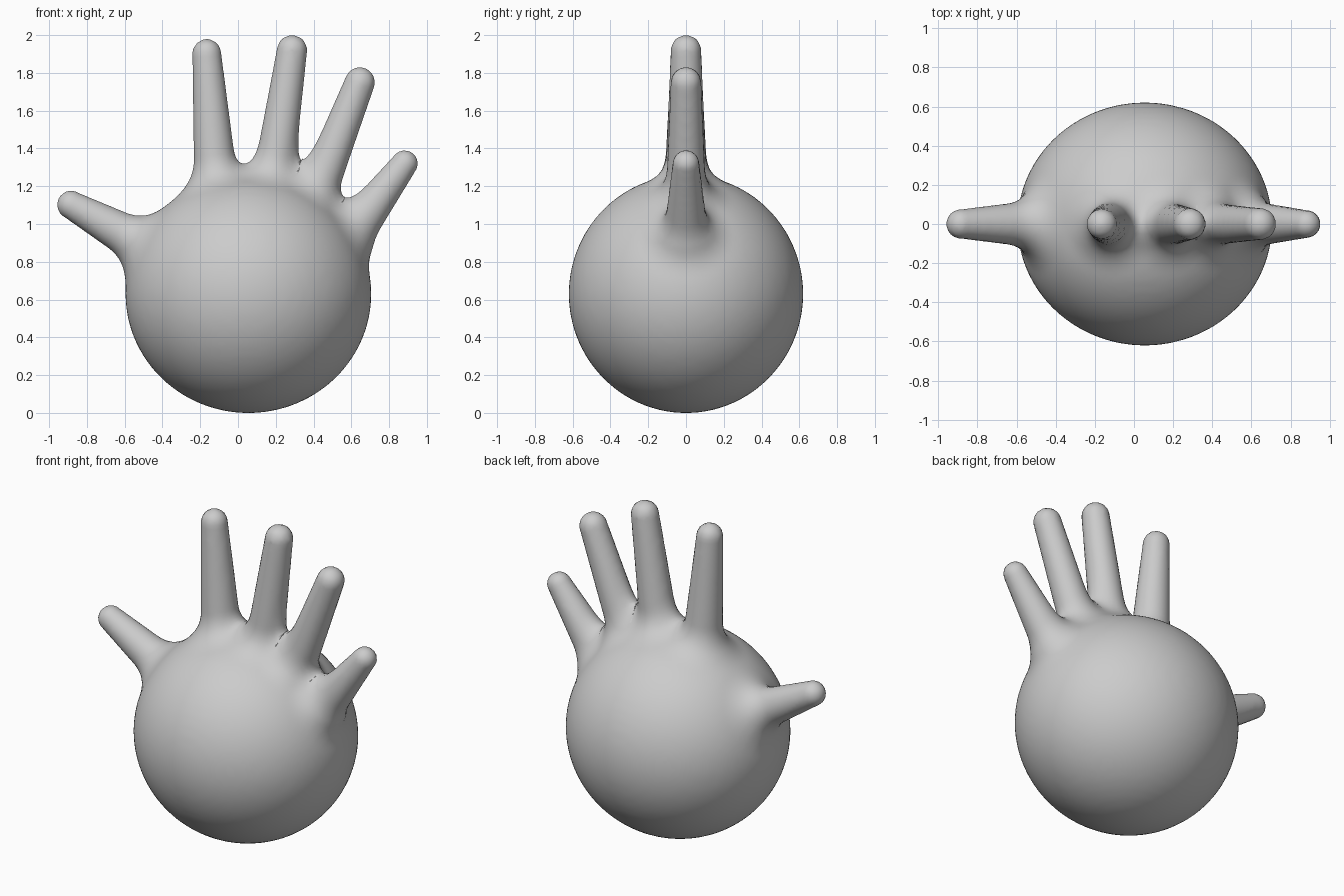
import bpy, bmesh, math
from mathutils import Vector

if "Cube" in bpy.data.objects:
    bpy.data.objects.remove(bpy.data.objects["Cube"])

BLEND = 0.14                                   # fillet size where fingers meet the palm
CENTRE, RADII = Vector((0.055, 0, 0.63)), Vector((0.65, 0.62, 0.63))

# Fingers: base point, base radius, tip centre, tip radius (all lie in the y = 0 plane)
FINGERS = [
    ((-0.50, 0, 0.89), 0.122, (-0.884, 0, 1.102), 0.074),   # thumb
    ((-0.115, 0, 1.20), 0.117, (-0.165, 0, 1.903), 0.076),  # index
    ((0.18, 0, 1.20), 0.110, (0.286, 0, 1.920), 0.080),     # middle
    ((0.41, 0, 1.15), 0.106, (0.645, 0, 1.750), 0.080),     # ring
    ((0.61, 0, 0.96), 0.115, (0.882, 0, 1.320), 0.070),     # little
]
FINGERS = [(Vector(a), ra, Vector(b), rb) for a, ra, b, rb in FINGERS]


def palm_distance(p):
    q = p - CENTRE
    u = Vector((q.x / RADII.x, q.y / RADII.y, q.z / RADII.z))
    w = Vector((u.x / RADII.x, u.y / RADII.y, u.z / RADII.z))
    return u.length * (u.length - 1) / max(w.length, 1e-6)


def finger_distance(p, a, ra, b, rb):
    ab = b - a
    t = min(max((p - a).dot(ab) / ab.length_squared, 0), 1)
    return (p - a - ab * t).length - (ra + (rb - ra) * t)


def surface(p):
    """Distance to the palm and fingers, smoothly merged."""
    d = palm_distance(p)
    for f in FINGERS:
        e = finger_distance(p, *f)
        h = max(BLEND - abs(d - e), 0) / BLEND
        d = min(d, e) - h * h * BLEND / 4
    return d


def project(bm, steps):
    eps = 0.002
    axes = [Vector((eps, 0, 0)), Vector((0, eps, 0)), Vector((0, 0, eps))]
    for v in bm.verts:
        for _ in range(steps):
            d = surface(v.co)
            if abs(d) < 0.0004:
                break
            g = Vector([(surface(v.co + a) - d) / eps for a in axes])
            if g.length > 0.1:
                v.co -= g * (d / g.length_squared)


# Rough hand: palm ball and chains of finger balls
bm = bmesh.new()
palm = bmesh.ops.create_uvsphere(bm, u_segments=64, v_segments=32, radius=1)["verts"]
for v in palm:
    v.co = CENTRE + Vector((v.co.x * RADII.x, v.co.y * RADII.y, v.co.z * RADII.z))
for a, ra, b, rb in FINGERS:
    n = 16
    for i in range(n + 1):
        t = i / n
        ball = bmesh.ops.create_icosphere(bm, subdivisions=3, radius=ra + (rb - ra) * t)["verts"]
        bmesh.ops.translate(bm, verts=ball, vec=a.lerp(b, t))
mesh = bpy.data.meshes.new("hand")
bm.to_mesh(mesh)
bm.free()
hand = bpy.data.objects.new("hand", mesh)
bpy.context.collection.objects.link(hand)

# Fuse into one skin
remesh = hand.modifiers.new("fuse", "REMESH")
remesh.mode = 'VOXEL'
remesh.voxel_size = 0.026
graph = bpy.context.evaluated_depsgraph_get()
fused = bpy.data.meshes.new_from_object(hand.evaluated_get(graph))
hand.modifiers.clear()
hand.data = fused
bpy.data.meshes.remove(mesh)
fused.name = "hand"

# Relax the skin and settle it on the smoothly blended surface
bm = bmesh.new()
bm.from_mesh(fused)
for steps in (3, 2, 3):
    bmesh.ops.smooth_vert(bm, verts=bm.verts[:], factor=0.5,
                          use_axis_x=True, use_axis_y=True, use_axis_z=True)
    project(bm, steps)
bmesh.ops.recalc_face_normals(bm, faces=bm.faces[:])
for f in bm.faces:
    f.smooth = True
    f.material_index = 0
low = min(v.co.z for v in bm.verts)
bmesh.ops.translate(bm, verts=bm.verts[:], vec=(0, 0, -low))
bm.to_mesh(fused)
bm.free()

# Single plain colour
grey = bpy.data.materials.new("plain grey")
grey.diffuse_color = (0.6, 0.6, 0.6, 1)
grey.use_nodes = True
grey.node_tree.nodes["Principled BSDF"].inputs["Base Color"].default_value = grey.diffuse_color
fused.materials.clear()
fused.materials.append(grey)
